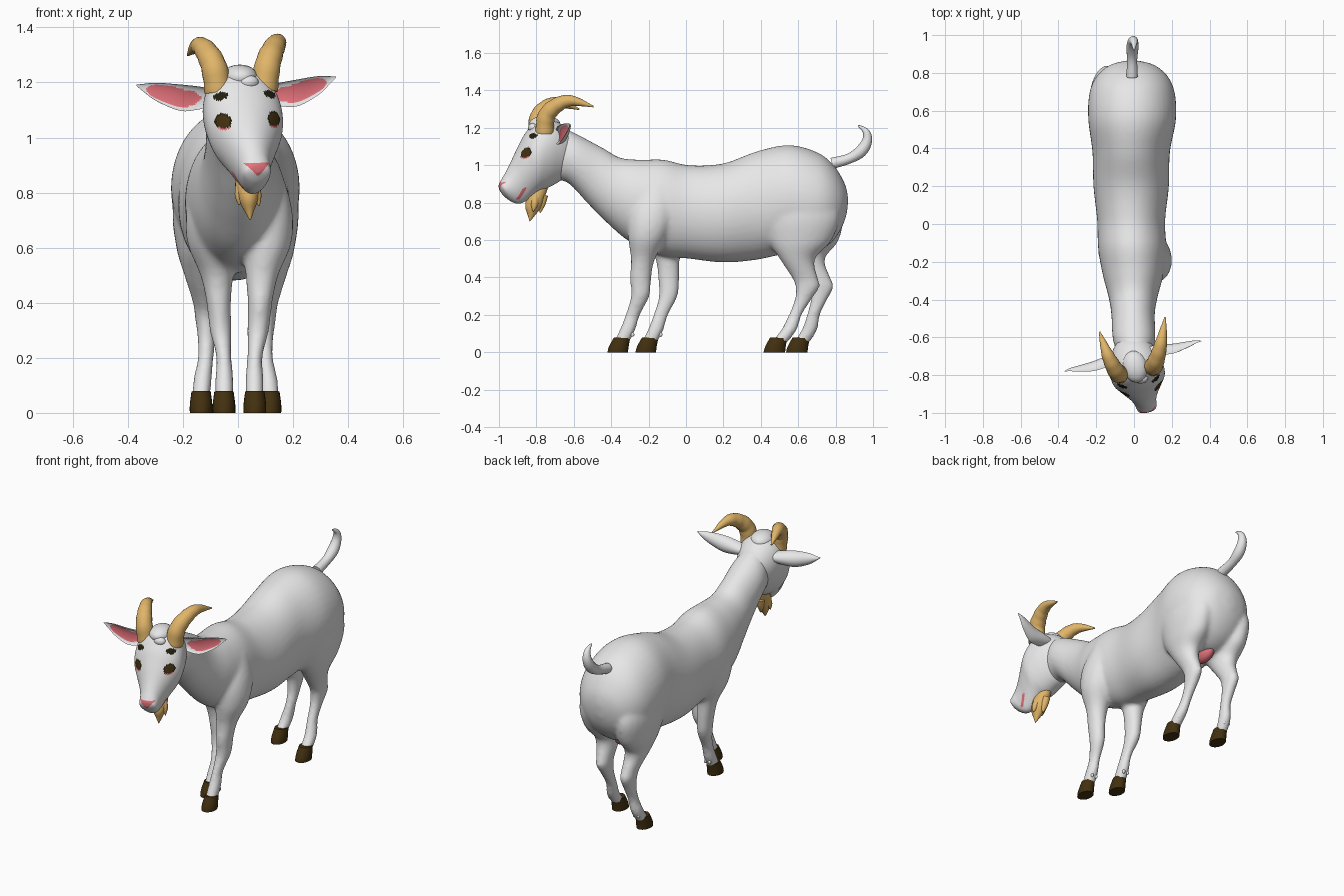
import bpy, bmesh, math
from mathutils import Vector, Matrix

if "Cube" in bpy.data.objects:
    bpy.data.objects.remove(bpy.data.objects["Cube"])


def mat(name, rgb):
    m = bpy.data.materials.new(name)
    m.diffuse_color = (*rgb, 1)
    m.use_nodes = True
    m.node_tree.nodes["Principled BSDF"].inputs["Base Color"].default_value = m.diffuse_color
    return m


WHITE = mat("white_coat", (0.8, 0.8, 0.8))
TAN = mat("tan_horn", (0.75, 0.46, 0.14))
PINK = mat("pink_skin", (0.78, 0.17, 0.2))
BROWN = mat("dark_brown_hoof", (0.055, 0.03, 0.005))
DARK = mat("near_black", (0.016, 0.013, 0.005))

# The head is turned and tilted a little about a pivot
PIV = Vector((0, -0.70, 1.05))
HEAD = (Matrix.Translation(PIV) @ Matrix.Rotation(math.radians(12.5), 4, 'Z')
        @ Matrix.Rotation(math.radians(-2.3), 4, 'Y') @ Matrix.Translation(-PIV))


def spline(keys, n):
    """Catmull-Rom interpolation through tuples."""
    out = []
    for i in range(len(keys) - 1):
        p0, p1 = keys[max(i - 1, 0)], keys[i]
        p2, p3 = keys[i + 1], keys[min(i + 2, len(keys) - 1)]
        for k in range(n):
            t = k / n
            out.append(tuple(
                0.5 * (2 * b + (c - a) * t + (2 * a - 5 * b + 4 * c - d) * t * t
                       + (3 * b - a - 3 * c + d) * t ** 3)
                for a, b, c, d in zip(p0, p1, p2, p3)))
    return out + [tuple(keys[-1])]


def skin(name, rings, mats, rule=None, xf=None):
    """Skin a list of point rings into a closed smooth object."""
    bm = bmesh.new()
    rows = [[bm.verts.new(p) for p in r] for r in rings]
    n = len(rows[0])
    for a, b in zip(rows, rows[1:]):
        for i in range(n):
            j = (i + 1) % n
            bm.faces.new((a[i], a[j], b[j], b[i]))
    bm.faces.new(rows[0])
    bm.faces.new(rows[-1])
    bmesh.ops.recalc_face_normals(bm, faces=bm.faces)
    for f in bm.faces:
        f.smooth = True
        if rule:
            f.material_index = rule(f.calc_center_median(), f.normal)
    me = bpy.data.meshes.new(name)
    bm.to_mesh(me)
    bm.free()
    me.set_sharp_from_angle(angle=math.radians(50))
    for m in mats:
        me.materials.append(m)
    ob = bpy.data.objects.new(name, me)
    bpy.context.collection.objects.link(ob)
    if xf:
        ob.matrix_world = xf
    return ob


def ovals(keys, sub=5, n=28, egg=0.0):
    """Rings from (y1, z1, y2, z2, half_width, centre_x); egg narrows the second end."""
    out = []
    for y1, z1, y2, z2, w, cx in spline(keys, sub):
        c = Vector((cx, (y1 + y2) / 2, (z1 + z2) / 2))
        up = Vector((0, (y1 - y2) / 2, (z1 - z2) / 2))
        out.append([c + up * math.cos(a) + Vector((w * math.sin(a) * (1 + egg * math.cos(a)), 0, 0))
                    for a in (2 * math.pi * i / n for i in range(n))])
    return out


def tube(keys, sub=5, n=16, ridge=0.0):
    """Rings from a path of (x, y, z, radius)."""
    pts = spline(keys, sub)
    out = []
    for i, p in enumerate(pts):
        t = Vector(pts[min(i + 1, len(pts) - 1)][:3]) - Vector(pts[max(i - 1, 0)][:3])
        t.normalize()
        u = t.cross(Vector((1, 0, 0))).normalized()
        v = t.cross(u)
        r = p[3] * (1 + ridge * math.sin(i * 1.6))
        out.append([Vector(p[:3]) + (u * math.cos(a) + v * math.sin(a)) * r
                    for a in (2 * math.pi * k / n for k in range(n))])
    return out


def blob(name, c, r, m, xf=None):
    """Ellipsoid."""
    rings = [[Vector((c[0] + r[0] * math.sin(b) * math.cos(a), c[1] + r[1] * math.sin(b) * math.sin(a),
                      c[2] + r[2] * math.cos(b))) for a in (math.pi * k / 10 for k in range(20))]
             for b in (0.02 + (math.pi - 0.04) * i / 12 for i in range(13))]
    return skin(name, rings, [m], xf=xf)


# Torso and neck: top point, bottom point, half width, centre x
torso = skin("body", ovals([
    (-.68, 1.21, -.71, .92, .09, .005), (-.58, 1.165, -.63, .905, .113, 0),
    (-.44, 1.09, -.52, .79, .115, -.005), (-.35, 1.04, -.42, .69, .13, -.005),
    (-.24, 1.03, -.30, .59, .16, -.005), (-.12, 1.03, -.14, .52, .18, -.01),
    (.02, 1.0, .02, .50, .18, -.015), (.2, 1.01, .2, .48, .2, -.015),
    (.38, 1.075, .38, .495, .205, -.015), (.55, 1.108, .55, .53, .232, -.01),
    (.70, 1.07, .68, .53, .227, -.01), (.79, 1.0, .77, .58, .19, -.01),
    (.85, .9, .83, .66, .12, -.01), (.868, .82, .86, .74, .03, -.01)], n=40), [WHITE])

# Legs: height, front y, back y, half width, distance from middle
FRONT = [(.90, -.22, -.08, .045, .10), (.75, -.30, -.06, .085, .105), (.62, -.31, -.10, .09, .10),
         (.50, -.295, -.165, .06, .082), (.40, -.30, -.185, .045, .075), (.30, -.295, -.195, .04, .068),
         (.20, -.325, -.245, .028, .056), (.12, -.355, -.27, .034, .055), (.05, -.39, -.305, .033, .055)]
HIND = [(.93, .50, .72, .06, .12), (.75, .42, .82, .098, .13), (.60, .44, .78, .09, .125),
        (.50, .50, .69, .066, .12), (.40, .565, .705, .045, .11), (.35, .585, .715, .04, .108),
        (.28, .58, .67, .033, .106), (.20, .548, .62, .029, .108), (.12, .508, .593, .034, .12),
        (.05, .45, .54, .033, .125)]
legs = []
for label, keys, foot, span, hx in (("front", FRONT, (-.42, -.31), .4, .056), ("hind", HIND, (.415, .53), .8, .125)):
    for s, side, d in ((1, "right", 0), (-1, "left", .15 if label == "front" else .12)):
        off = 0.005 if label == "front" else -0.009
        def sh(z):
            return d * max(0, min(1, (.85 - z) / span))
        legs.append(skin(f"{label}_{side}_leg", ovals(
            [(f + sh(z), z, b + sh(z), z, w, s * cx + off) for z, f, b, w, cx in keys], 5, 24), [WHITE]))
        # Hoof and two dewclaws
        f, b = foot[0] + d, foot[1] + d
        skin(f"{label}_{side}_hoof", ovals(
            [(f, 0, b, 0, .041, s * hx + off), (f + .008, .03, b + .003, .03, .041, s * hx + off),
             (f + .035, .08, b + .012, .075, .035, s * hx + off)], 3, 24), [BROWN])
        for e in (-1, 1):
            blob(f"{label}_{side}_dewclaw", (s * hx + off + e * .014, b + .024, .095), (.008, .01, .012), WHITE)

# Fuse the torso and legs into one soft skin
bpy.ops.object.select_all(action='DESELECT')
for o in legs + [torso]:
    o.select_set(True)
bpy.context.view_layer.objects.active = torso
bpy.ops.object.join()
rm = torso.modifiers.new("fuse", 'REMESH')
rm.mode = 'VOXEL'
rm.voxel_size = 0.011
rm.use_smooth_shade = True
sm = torso.modifiers.new("soften", 'SMOOTH')
sm.factor = 0.5
sm.iterations = 12

# Udder and tail
blob("udder", (-.01, .612, .545), (.045, .085, .062), PINK)
skin("tail", tube([(-.01, .78, 1.01, .03), (-.01, .87, 1.035, .027), (-.008, .935, 1.075, .032),
                   (-.005, .968, 1.13, .027), (0, .962, 1.18, .018), (0, .92, 1.213, .004)]), [WHITE])


# Head with painted eyes, brows, nose and mouth corners
def face_paint(c, n):
    x, y, z = abs(c.x), c.y, c.z
    eye = ((x - .095) / .027) ** 2 + ((z - 1.062) / .031) ** 2
    if y < -.74 and eye < 1:
        if eye < .6:
            return 2
        return 1 if z < 1.042 else 3
    if y < -.74 and ((x - .092) / .025) ** 2 + ((z - 1.154 + .2 * (x - .092)) / .014) ** 2 < 1:
        return 3
    if n.y < -.1 and y < -.95 and .862 < z < .908 and x < .004 + (z - .862) * .95:
        return 1
    if -.925 < y < -.873 and .815 < z < .878 and abs(z - .846 - 1.77 * (y + .8975)) < .017:
        return 1
    return 0


skin("head", ovals([
    (-.59, 1.14, -.62, .98, .06, 0), (-.64, 1.20, -.67, .92, .105, 0), (-.72, 1.245, -.72, .89, .132, 0),
    (-.80, 1.235, -.76, .87, .142, 0), (-.86, 1.17, -.79, .86, .136, 0), (-.905, 1.09, -.82, .84, .108, 0),
    (-.945, 1.01, -.86, .81, .076, 0), (-.972, .96, -.90, .795, .06, 0), (-.993, .925, -.94, .805, .054, 0),
    (-1.006, .90, -.98, .835, .043, 0), (-1.007, .874, -1.003, .866, .005, 0)], 12, 128, .15),
    [WHITE, PINK, BROWN, DARK], face_paint, HEAD)
blob("forehead_tuft", (0, -.755, 1.22), (.065, .085, .045), WHITE, HEAD)
blob("forelock", (.02, -.825, 1.2), (.035, .025, .025), WHITE, HEAD)

# Horns and cupped ears
for s, side in ((1, "right"), (-1, "left")):
    skin(side + "_horn", tube([
        (s * .085, -.775, 1.17, .05), (s * .10 + .004, -.768, 1.26, .047),
        (s * .126 + .014, -.715, 1.318, .04), (s * .15 + .024, -.645, 1.338, .029),
        (s * .178 + .038, -.535, 1.305, .004)], 6, 20, .025), [TAN], xf=HEAD)
    rings = []
    for x, yc, zc, h, t in spline([(.09, -.715, 1.15, .03, .05), (.15, -.725, 1.15, .042, .055),
                                   (.22, -.73, 1.154, .048, .05), (.30, -.715, 1.177, .034, .03),
                                   (.345, -.703, 1.194, .015, .014), (.372, -.70, 1.205, .002, .002)], 8):
        ring = []
        for k in range(40):
            a = 2 * math.pi * k / 40
            depth = t * abs(math.cos(a)) * (.35 if math.cos(a) > 0 else 1)
            ring.append(Vector((s * x, yc + depth, zc + h * math.sin(a))))
        rings.append(ring)

    def inner(c, n):
        r = (abs(c.x) - .235) / .1
        return int(n.y < -.2 and abs(r) < 1 and abs(c.z - 1.15 - max(0, abs(c.x) - .2) * .28)
                   < .034 * math.sqrt(1 - r * r))
    skin(side + "_ear", rings, [WHITE, PINK], inner, HEAD)

# Beard: one main tuft with smaller locks
skin("beard", ovals([
    (-.85, .87, -.72, .93, .03, 0), (-.86, .82, -.755, .84, .042, 0), (-.865, .775, -.775, .78, .036, 0),
    (-.853, .735, -.81, .735, .018, 0), (-.843, .70, -.84, .70, .002, 0)], 5, 20), [TAN], xf=HEAD)
for x, y, z in ((.038, -.83, .75), (-.036, -.825, .757), (.005, -.785, .745)):
    skin("beard_lock", tube([(x * .4, y + .02, .84, .024), (x * .8, y + .008, .79, .02), (x, y, z, .002)], 4, 12),
         [TAN], xf=HEAD)
